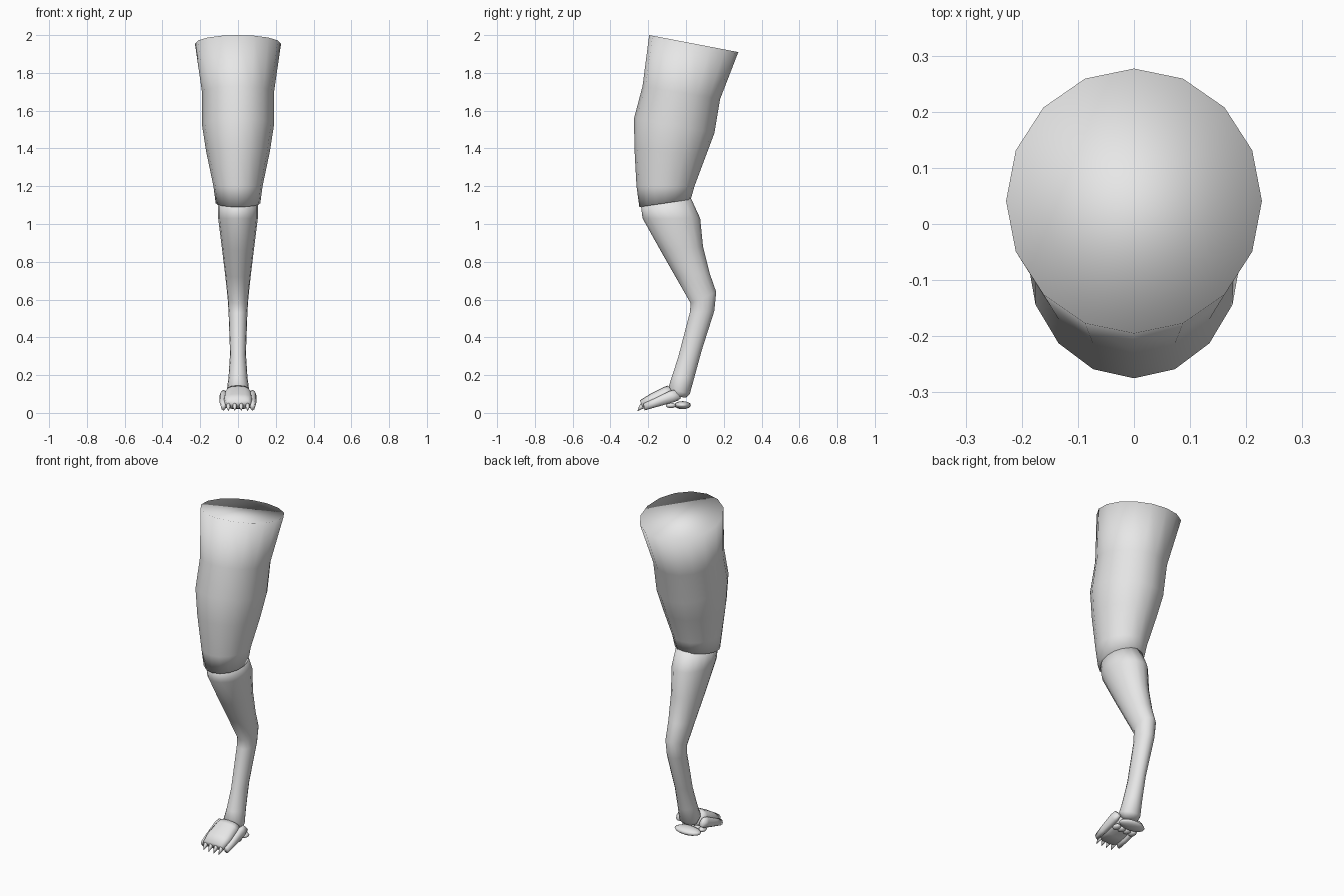
import bpy, bmesh, math

cube = bpy.data.objects.get("Cube")
if cube:
    bpy.data.objects.remove(cube, do_unlink=True)

grey = bpy.data.materials.new("plain grey")
grey.use_nodes = True
grey.diffuse_color = (0.8, 0.8, 0.8, 1)
grey.node_tree.nodes["Principled BSDF"].inputs["Base Color"].default_value = (0.8, 0.8, 0.8, 1)


def finish(name, bm):
    bmesh.ops.recalc_face_normals(bm, faces=bm.faces)
    for f in bm.faces:
        f.smooth = True
    mesh = bpy.data.meshes.new(name)
    bm.to_mesh(mesh)
    bm.free()
    mesh.materials.append(grey)
    ob = bpy.data.objects.new(name, mesh)
    bpy.context.collection.objects.link(ob)
    return ob


def loft(name, rings, sides=16, x=0, power=1.0):
    """Each ring: front point (y, z), back point (y, z), half width."""
    bm = bmesh.new()
    loops = []
    for (ay, az), (by, bz), w in rings:
        loop = []
        for i in range(sides):
            t = 2 * math.pi * i / sides
            c, s = (math.copysign(abs(v) ** power, v) for v in (math.cos(t), math.sin(t)))
            loop.append(bm.verts.new((x + w * s,
                                      (ay + by) / 2 + (ay - by) / 2 * c,
                                      (az + bz) / 2 + (az - bz) / 2 * c)))
        loops.append(loop)
    for p, q in zip(loops, loops[1:]):
        for i in range(sides):
            j = (i + 1) % sides
            bm.faces.new((p[i], p[j], q[j], q[i]))
    bm.faces.new(loops[0])
    bm.faces.new(loops[-1])
    return finish(name, bm)


def pad(name, loc, size):
    bm = bmesh.new()
    bmesh.ops.create_uvsphere(bm, u_segments=16, v_segments=8, radius=1)
    bmesh.ops.scale(bm, vec=size, verts=bm.verts)
    bmesh.ops.translate(bm, vec=loc, verts=bm.verts)
    return finish(name, bm)


# Thigh, with a slanted cut at the top and a ledge behind the knee
loft("thigh", [
    ((-0.195, 2.0), (0.277, 1.91), 0.228),
    ((-0.23, 1.73), (0.18, 1.66), 0.19),
    ((-0.275, 1.56), (0.15, 1.48), 0.19),
    ((-0.273, 1.4), (0.105, 1.36), 0.168),
    ((-0.262, 1.2), (0.045, 1.2), 0.13),
    ((-0.247, 1.09), (0.025, 1.13), 0.118),
])

# Lower leg, from knee through hock to ankle
loft("lower_leg", [
    ((-0.24, 1.11), (0.02, 1.15), 0.105),
    ((-0.23, 1.03), (0.075, 1.03), 0.105),
    ((-0.135, 0.86), (0.09, 0.88), 0.085),
    ((-0.055, 0.72), (0.125, 0.74), 0.068),
    ((0.025, 0.58), (0.16, 0.64), 0.055),
    ((0.02, 0.53), (0.15, 0.54), 0.05),
    ((-0.04, 0.3), (0.083, 0.33), 0.042),
    ((-0.075, 0.19), (0.045, 0.19), 0.05),
    ((-0.095, 0.13), (0.02, 0.1), 0.06),
    ((-0.07, 0.09), (0.0, 0.08), 0.045),
])

# Foot
loft("foot", [
    ((-0.095, 0.145), (-0.04, 0.066), 0.062),
    ((-0.12, 0.136), (-0.075, 0.055), 0.07),
    ((-0.19, 0.1), (-0.16, 0.035), 0.075),
    ((-0.245, 0.066), (-0.225, 0.022), 0.066),
], sides=16, power=0.7)

# Outer toes on both sides of the foot
for side, x in (("right", -0.077), ("left", 0.077)):
    loft(side + "_outer_toe", [
        ((-0.062, 0.122), (-0.025, 0.078), 0.015),
        ((-0.09, 0.115), (-0.06, 0.058), 0.022),
        ((-0.17, 0.075), (-0.16, 0.03), 0.02),
        ((-0.225, 0.05), (-0.22, 0.013), 0.013),
    ], sides=8, x=x)

# Claws and small toe pads
for n in range(4):
    x = (n - 1.5) * 0.034
    loft(f"claw_{n + 1}", [
        ((-0.235, 0.058), (-0.215, 0.025), 0.013),
        ((-0.248, 0.036), (-0.235, 0.02), 0.009),
        ((-0.257, 0.012), (-0.255, 0.01), 0.001),
    ], sides=8, x=x)
    pad(f"toe_pad_{n + 1}", (x * 1.1, -0.08, 0.039), (0.02, 0.027, 0.014))

# Large heel pad
pad("heel_pad", (0, -0.018, 0.041), (0.083, 0.044, 0.021))
